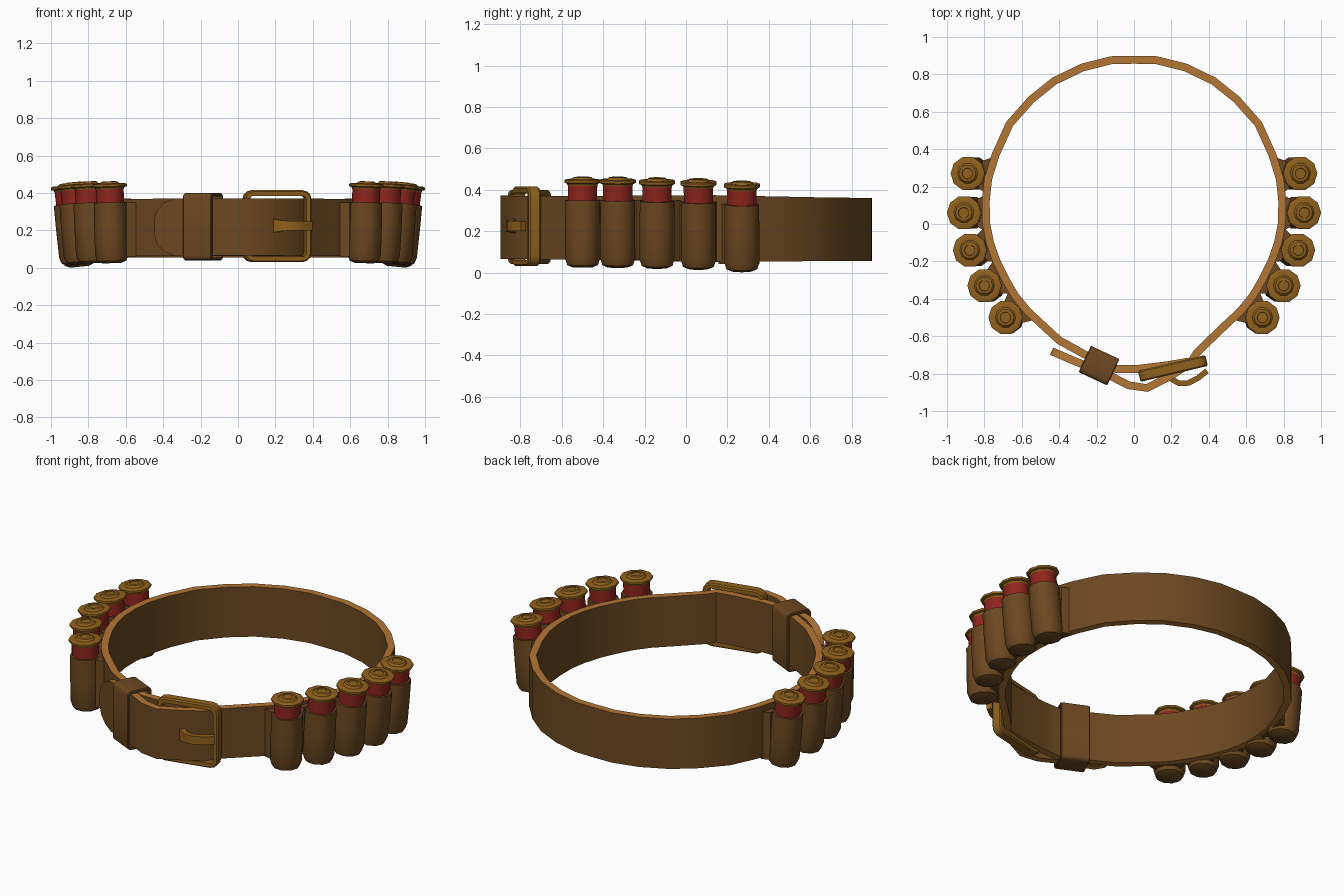
import bpy, bmesh, math
from mathutils import Vector, Matrix

if "Cube" in bpy.data.objects:
    bpy.data.objects.remove(bpy.data.objects["Cube"])

def mat(name, rgb):
    m = bpy.data.materials.new(name)
    m.diffuse_color = (*rgb, 1)
    m.use_nodes = True
    m.node_tree.nodes["Principled BSDF"].inputs["Base Color"].default_value = m.diffuse_color
    return m

LEATHER = mat("leather", (0.15, 0.065, 0.015))
EDGE = mat("cut_leather", (0.45, 0.18, 0.035))
BRASS = mat("brass", (0.28, 0.12, 0.012))
RED = mat("red_shell", (0.28, 0.018, 0.012))
Z = Vector((0, 0, 1))

def finish(bm, name, mats, angle=40):
    bmesh.ops.recalc_face_normals(bm, faces=bm.faces)
    me = bpy.data.meshes.new(name)
    bm.to_mesh(me)
    bm.free()
    for m in mats:
        me.materials.append(m)
    ob = bpy.data.objects.new(name, me)
    bpy.context.collection.objects.link(ob)
    bpy.ops.object.select_all(action='DESELECT')
    ob.select_set(True)
    bpy.context.view_layer.objects.active = ob
    bpy.ops.object.shade_smooth_by_angle(angle=math.radians(angle))
    return ob

def strap(name, pts, thick, mats):
    """Flat band along (x, y, z centre, half height) points."""
    bm = bmesh.new()
    rings = []
    for i, (x, y, zc, hh) in enumerate(pts):
        a, b = pts[max(i - 1, 0)], pts[min(i + 1, len(pts) - 1)]
        t = Vector((b[0] - a[0], b[1] - a[1], 0)).normalized()
        n = t.cross(Z) * thick / 2
        c = Vector((x, y, zc))
        rings.append([bm.verts.new(c + s * n + q * hh * Z)
                      for s, q in ((1, -1), (1, 1), (-1, 1), (-1, -1))])
    for r0, r1 in zip(rings, rings[1:]):
        for k in range(4):
            f = bm.faces.new((r0[k], r0[(k + 1) % 4], r1[(k + 1) % 4], r1[k]))
            f.material_index = min(k % 2, len(mats) - 1)
    bm.faces.new(rings[0])
    bm.faces.new(rings[-1])
    # sides sit at index 0, cut edges at index 1
    return finish(bm, name, mats)

def frame(name, centre, a, d, w, h, wall, rad, depth, material):
    """Rounded rectangular ring in the a/z plane, extruded along d."""
    bm = bmesh.new()
    def outline(w, h, r, off):
        out = []
        for q in range(4):
            sx, sz = ((1, 1), (-1, 1), (-1, -1), (1, -1))[q]
            for k in range(4):
                t = math.radians(90 * q + 30 * k)
                u = sx * (w / 2 - r) + r * math.cos(t)
                v = sz * (h / 2 - r) + r * math.sin(t)
                out.append(bm.verts.new(centre + a * u + Z * v + d * off))
        return out
    inner = (w - 2 * wall, h - 2 * wall, max(rad - wall, 0.006))
    c = wall * 0.25
    loops = [outline(w - 2 * c, h - 2 * c, rad - c, -depth / 2),
             outline(w, h, rad, -depth / 2 + c),
             outline(w, h, rad, depth / 2 - c),
             outline(w - 2 * c, h - 2 * c, rad - c, depth / 2),
             outline(*inner, depth / 2), outline(*inner, -depth / 2)]
    for j in range(6):
        p, q = loops[j], loops[(j + 1) % 6]
        for k in range(16):
            bm.faces.new((p[k], p[(k + 1) % 16], q[(k + 1) % 16], q[k]))
    return finish(bm, name, [material])

def lathe(name, profile, mx, material, sides=10):
    bm = bmesh.new()
    rings = [[bm.verts.new(mx @ Vector((r * math.cos(2 * math.pi * k / sides),
                                        r * math.sin(2 * math.pi * k / sides), z)))
              for k in range(sides)] for r, z in profile]
    for p, q in zip(rings, rings[1:]):
        for k in range(sides):
            bm.faces.new((p[k], p[(k + 1) % sides], q[(k + 1) % sides], q[k]))
    bm.faces.new(rings[0])
    bm.faces.new(rings[-1])
    return finish(bm, name, [material])

# belt: inner end, left side, back, right side, then the tail through the buckle
side = [(0.5, -0.53), (0.57, -0.465), (0.635, -0.385), (0.685, -0.3), (0.735, -0.2),
        (0.77, -0.1), (0.79, 0.0), (0.793, 0.12), (0.78, 0.24), (0.74, 0.37),
        (0.665, 0.535), (0.55, 0.665), (0.425, 0.765), (0.275, 0.837), (0.12, 0.876)]
inner_end = [(0.3, -0.735), (0.18, -0.755), (0.02, -0.775), (-0.1, -0.775),
             (-0.25, -0.705), (-0.4, -0.622)]
tail = [(0.38, -0.645), (0.335, -0.69), (0.3, -0.745), (0.2, -0.81), (0.07, -0.877),
        (-0.03, -0.862), (-0.12, -0.815), (-0.25, -0.76), (-0.33, -0.728)]
path = inner_end + [(-x, y) for x, y in side] + [(0, 0.878)] + side[::-1] + tail
pts = []
for x, y in path:
    pts.append((x, y, 0.213 - 0.006 * y, 0.153 + 0.009 * max(0, 1 - abs(y - 0.1) / 0.6)))
# rounded tip of the tail
pts += [(-0.385, -0.704, 0.218, 0.132), (-0.425, -0.687, 0.218, 0.09),
        (-0.44, -0.68, 0.218, 0.04)]
strap("belt", pts, 0.042, [LEATHER, EDGE])

# keeper loop around both layers
u = Vector((0.9, -0.42, 0)).normalized()
n = Vector((u.y, -u.x, 0))
frame("keeper_loop", Vector((-0.187, -0.757, 0.22)), n, u, 0.155, 0.36, 0.016, 0.025, 0.168, LEATHER)

# buckle frame and prong
u = Vector((0.36, 0.085, 0)).normalized()
n = Vector((u.y, -u.x, 0))
frame("buckle_frame", Vector((0.208, -0.772, 0.223)), u, n, 0.37, 0.385, 0.03, 0.05, 0.06, BRASS)
strap("buckle_prong", [(0.03, -0.80, 0.225, 0.04), (0.14, -0.795, 0.225, 0.035),
                       (0.2, -0.828, 0.225, 0.035), (0.24, -0.852, 0.225, 0.028),
                       (0.29, -0.85, 0.225, 0.025), (0.34, -0.825, 0.225, 0.025),
                       (0.39, -0.785, 0.225, 0.024)], 0.03, [BRASS])

# cartridges in leather pouches: top centre x, y, base z, outward tilt, facing angle
slots = [(0.89, 0.27, 0.006, 0.10, 8), (0.91, 0.06, 0.018, 0.11, 0),
         (0.878, -0.14, 0.022, 0.09, -18), (0.8, -0.33, 0.025, 0.06, -30),
         (0.687, -0.5, 0.025, 0.03, -40)]
for s, label in ((1, "right"), (-1, "left")):
    for i, (x, y, z, tilt, face) in enumerate(slots):
        tag = f"{label}_{i + 1}"
        mx = (Matrix.Translation((s * (x - 0.43 * tilt), y, z))
              @ Matrix.Rotation(s * tilt, 4, 'Y'))
        lathe(f"pouch_{tag}", [(0.05, 0), (0.078, 0.012), (0.089, 0.045), (0.089, 0.2),
                               (0.087, 0.325), (0.074, 0.325), (0.072, 0.29)], mx, LEATHER)
        lathe(f"shell_{tag}", [(0.073, 0.25), (0.075, 0.41)], mx, RED)
        lathe(f"shell_rim_{tag}", [(0.075, 0.395), (0.079, 0.405), (0.092, 0.41), (0.092, 0.422),
                                   (0.08, 0.427), (0.055, 0.425), (0.045, 0.436), (0.03, 0.438),
                                   (0.028, 0.434)], mx, BRASS)
        # backing that joins the pouch to the belt
        f = math.radians(face)
        out = Vector((s * math.cos(f), math.sin(f), 0))
        tan = Vector((-out.y, out.x, 0))
        c = Vector((s * (x - 0.25 * tilt), y, z + 0.18)) - out * 0.07
        bm = bmesh.new()
        bmesh.ops.create_cube(bm, size=1)
        for v in bm.verts:
            w = 0.2 if v.co.x < 0 else 0.15
            v.co = c + out * v.co.x * 0.05 + tan * v.co.y * w + Z * v.co.z * 0.29
        finish(bm, f"pouch_backing_{tag}", [LEATHER])
